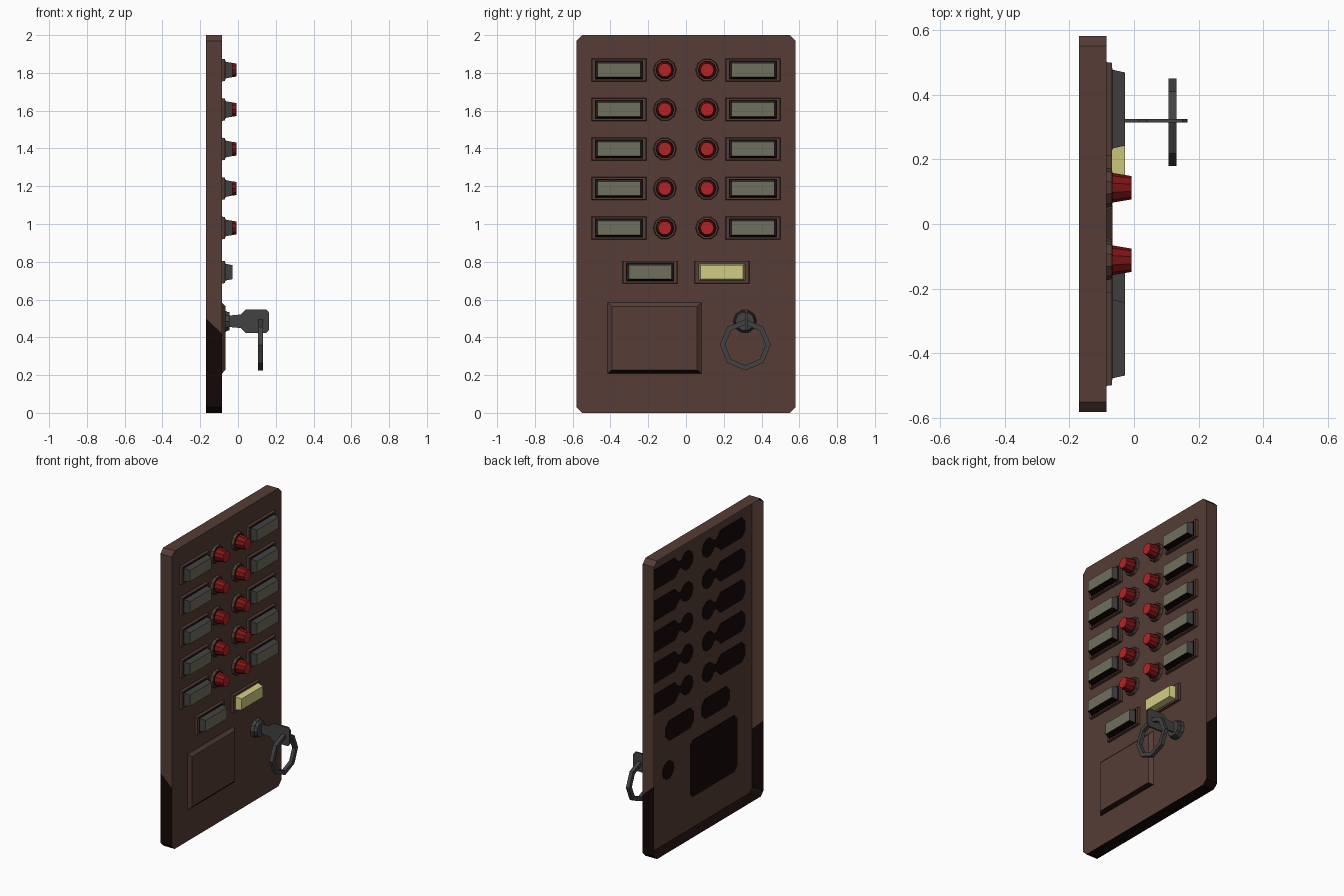
import bpy, bmesh
from math import sin, cos, pi

cube = bpy.data.objects.get("Cube")
if cube:
    bpy.data.objects.remove(cube, do_unlink=True)


def material(name, *rgb):
    m = bpy.data.materials.new(name)
    m.use_nodes = True
    m.diffuse_color = (*rgb, 1)
    bsdf = m.node_tree.nodes["Principled BSDF"]
    bsdf.inputs["Base Color"].default_value = (*rgb, 1)
    bsdf.inputs["Roughness"].default_value = 0.8
    return m


BROWN = material("brown_paint", 0.092, 0.046, 0.037)
DARK = material("dark_soot", 0.007, 0.002, 0.002)
GREEN = material("dull_window", 0.162, 0.162, 0.112)
CREAM = material("lit_window", 0.64, 0.61, 0.235)
METAL = material("dark_metal", 0.054, 0.054, 0.054)
RED = material("red_cap", 0.456, 0.017, 0.019)
DEEP_RED = material("deep_red_side", 0.2, 0.007, 0.007)


def finish(name, bm, mats, rule=None):
    bm.normal_update()
    if rule:
        for f in bm.faces:
            f.material_index = rule(f)
    mesh = bpy.data.meshes.new(name)
    bm.to_mesh(mesh)
    bm.free()
    for m in mats:
        mesh.materials.append(m)
    ob = bpy.data.objects.new(name, mesh)
    bpy.context.collection.objects.link(ob)
    return ob


def rect(y, z, hy, hz, c=0):
    """Counter-clockwise rectangle, with cut corners if c is given."""
    if not c:
        return [(y - hy, z - hz), (y + hy, z - hz), (y + hy, z + hz), (y - hy, z + hz)]
    return [(y - hy + c, z - hz), (y + hy - c, z - hz), (y + hy, z - hz + c), (y + hy, z + hz - c),
            (y + hy - c, z + hz), (y - hy + c, z + hz), (y - hy, z + hz - c), (y - hy, z - hz + c)]


def ngon(y, z, r, n=10):
    return [(y + r * cos(2 * pi * i / n), z + r * sin(2 * pi * i / n)) for i in range(n)]


def facing_x(a, b, d):
    return (d, a, b)


def facing_y(a, b, d):
    return (a, d, b)


def loft_bm(back, front, d0, d1, put=facing_x, closed=True):
    bm = bmesh.new()
    b = [bm.verts.new(put(*p, d0)) for p in back]
    f = [bm.verts.new(put(*p, d1)) for p in front]
    n = len(b)
    for i in range(n):
        j = (i + 1) % n
        bm.faces.new((b[i], b[j], f[j], f[i]))
    bm.faces.new(f)
    if closed:
        bm.faces.new(b[::-1])
    return bm


def loft(name, back, front, d0, d1, mats, rule=None, put=facing_x):
    return finish(name, loft_bm(back, front, d0, d1, put), mats, rule)


def face_side_under(f):
    """0 for the front, 1 for the sides, 2 for the underside."""
    return 0 if f.normal.x > 0.9 else 2 if f.normal.z < -0.8 else 1


PLATE, BEZEL = -0.085, -0.068

# Open-backed panel, sooty low down on its rim
outline = rect(0, 1, 0.58, 1, 0.03)
bm = loft_bm(outline, outline, -0.17, PLATE, closed=False)
bm.normal_update()
rim = [f for f in bm.faces if f.normal.x < 0.5]
geom = rim + list({e for f in rim for e in f.edges}) + list({v for f in rim for v in f.verts})
bmesh.ops.bisect_plane(bm, geom=geom, plane_co=(PLATE, 0, 0.42), plane_no=(0.94, 0, 1))
finish("panel", bm, [BROWN, DARK],
       lambda f: int(f.normal.x < 0.5 and f.calc_center_median().z < 0.46))


def back_stain(name, shape):
    loft(name, shape, shape, PLATE - 0.004, PLATE - 0.001, [DARK])


def window(name, y, z, mats, framed=True):
    """Bezel, dark gap and tapered window button."""
    loft(name + "_bezel", rect(y, z, 0.145, 0.06), rect(y, z, 0.143, 0.058), PLATE, BEZEL, [BROWN])
    if framed:
        gap = rect(y, z, 0.127, 0.05)
        loft(name + "_gap", gap, gap, BEZEL - 0.002, BEZEL + 0.002, [DARK])
    loft(name, rect(y, z, 0.122, 0.045), rect(y, z, 0.113, 0.037), BEZEL, -0.028,
         mats, face_side_under)
    back_stain(name + "_back_stain", rect(y, z, 0.148, 0.068, 0.035))


def push_button(name, y, z):
    loft(name + "_collar", ngon(y, z, 0.062), ngon(y, z, 0.058), PLATE, BEZEL, [BROWN])
    loft(name + "_gap", ngon(y, z, 0.05), ngon(y, z, 0.05), BEZEL - 0.002, BEZEL + 0.002, [DARK])
    loft(name, ngon(y, z, 0.046), ngon(y, z, 0.036), BEZEL, -0.007, [RED, DEEP_RED],
         lambda f: 0 if f.normal.x > 0.9 else 1)
    back_stain(name + "_back_stain", ngon(y, z, 0.065))


# Five rows, mirrored: a window on the outside and a red button inside
for row in range(5):
    z = 1.815 - 0.209 * row
    for side, s in (("right", 1), ("left", -1)):
        window(f"{side}_window_{row + 1}", s * 0.355, z, [GREEN, METAL, DARK])
        push_button(f"{side}_button_{row + 1}", s * 0.112, z)
        back_stain(f"{side}_stain_neck_{row + 1}", rect(s * 0.19, z, 0.03, 0.025))

# Two lower windows, one lit
window("lower_window", -0.19, 0.745, [GREEN, METAL, DARK])
window("lit_window", 0.19, 0.745, [CREAM, CREAM, CREAM], framed=False)

# Return hatch
loft("hatch", rect(-0.167, 0.396, 0.248, 0.188), rect(-0.167, 0.396, 0.226, 0.168),
     PLATE, -0.066, [BROWN, DARK], lambda f: int(f.normal.z < -0.5))
back_stain("hatch_back_stain", rect(-0.167, 0.396, 0.25, 0.19, 0.03))

# Lock
KY, KZ = 0.312, 0.485
loft("lock_flange", ngon(KY, KZ, 0.062), ngon(KY, KZ, 0.058), PLATE, -0.062, [METAL])
loft("lock_barrel", ngon(KY, KZ, 0.054), ngon(KY, KZ, 0.05), -0.062, -0.045, [METAL])
back_stain("lock_back_stain", ngon(KY, KZ, 0.062))

# Flat key: narrow shank widening to a clipped head
half = [(-0.05, 0.03), (0.015, 0.036), (0.04, 0.062), (0.15, 0.062), (0.165, 0.045)]
key = [(x, KZ - h) for x, h in half] + [(x, KZ + h) for x, h in reversed(half)]
loft("key", key, key, KY + 0.013, KY + 0.001, [METAL], put=facing_y)

# Eight-sided key ring with a square section
bm = bmesh.new()
loops = [[bm.verts.new((x, *p)) for p in ngon(0.314, 0.36, r, 8)]
         for x, r in ((0.107, 0.135), (0.132, 0.135), (0.132, 0.107), (0.107, 0.107))]
for k in range(4):
    a, b = loops[k], loops[(k + 1) % 4]
    for i in range(8):
        j = (i + 1) % 8
        bm.faces.new((a[i], a[j], b[j], b[i]))
bmesh.ops.recalc_face_normals(bm, faces=bm.faces)
finish("key_ring", bm, [METAL])
